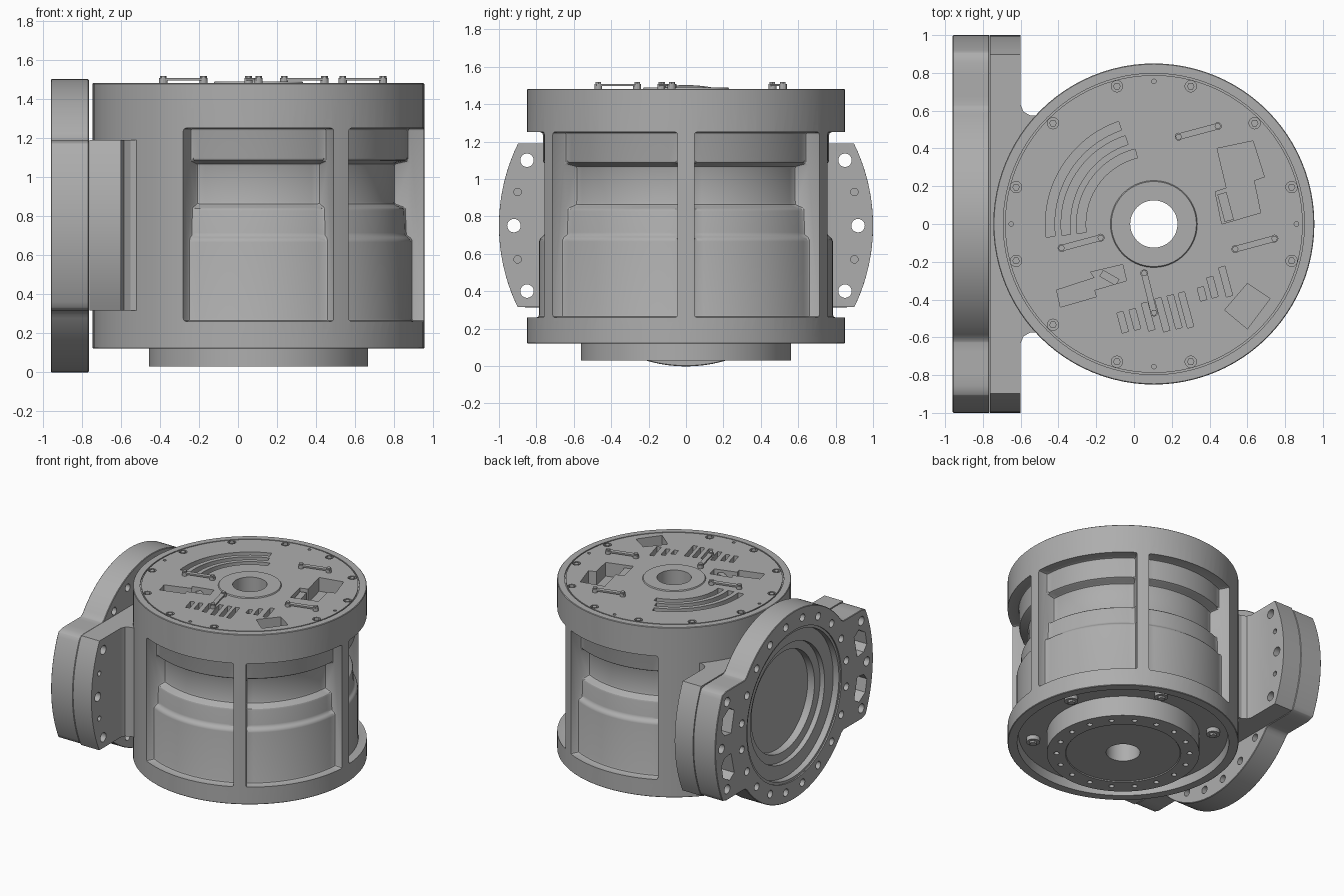
import bpy, bmesh, math
from mathutils import Matrix, Vector

if "Cube" in bpy.data.objects:
    bpy.data.objects.remove(bpy.data.objects["Cube"])

GREY = bpy.data.materials.new("machined_grey")
GREY.use_nodes = True
GREY.diffuse_color = (0.42, 0.42, 0.42, 1)
GREY.node_tree.nodes["Principled BSDF"].inputs["Base Color"].default_value = (0.42, 0.42, 0.42, 1)

AXIS = Matrix.Translation((0.105, 0, 0))        # vertical body axis
SIDE = Matrix(((0, 0, 1, 0), (1, 0, 0, 0), (0, 1, 0, 0.75), (0, 0, 0, 1)))  # flange axis along x
IDENT = Matrix()
TOP = 1.482


def prism(bm, pts, z0, z1, m=IDENT):
    part = bmesh.new()
    low = [part.verts.new((x, y, z0)) for x, y in pts]
    high = [part.verts.new((x, y, z1)) for x, y in pts]
    part.faces.new(low)
    part.faces.new(high)
    for i in range(len(pts)):
        j = (i + 1) % len(pts)
        part.faces.new((low[i], low[j], high[j], high[i]))
    merge(bm, part, m)


def lathe(bm, profile, m=IDENT, start=0, sweep=360, steps=96):
    part = bmesh.new()
    full = sweep == 360
    rings = []
    for k in range(steps if full else steps + 1):
        a = math.radians(start + sweep * k / steps)
        rings.append([part.verts.new((r * math.cos(a), r * math.sin(a), z)) for r, z in profile])
    n = len(profile)
    for k in range(steps):
        a, b = rings[k], rings[(k + 1) % len(rings)]
        for i in range(n):
            part.faces.new((a[i], a[(i + 1) % n], b[(i + 1) % n], b[i]))
    if not full:
        part.faces.new(rings[0])
        part.faces.new(rings[-1])
    merge(bm, part, m)


def merge(bm, part, m):
    part.transform(m)
    bmesh.ops.recalc_face_normals(part, faces=part.faces)
    me = bpy.data.meshes.new("part")
    part.to_mesh(me)
    part.free()
    bm.from_mesh(me)
    bpy.data.meshes.remove(me)


def circle(x, y, r, n=20):
    return [(x + r * math.cos(2 * math.pi * i / n), y + r * math.sin(2 * math.pi * i / n)) for i in range(n)]


def ring(count, radius, offset=0):
    for k in range(count):
        a = math.radians(offset + 360 * k / count)
        yield radius * math.cos(a), radius * math.sin(a)


def bar(x, y, length, width, angle):
    c, s = math.cos(math.radians(angle)), math.sin(math.radians(angle))
    corners = [(-1, -1), (1, -1), (1, 1), (-1, 1)]
    return [(x + u * length / 2 * c - v * width / 2 * s, y + u * length / 2 * s + v * width / 2 * c)
            for u, v in corners]


def make(name, bm):
    me = bpy.data.meshes.new(name)
    bm.to_mesh(me)
    bm.free()
    ob = bpy.data.objects.new(name, me)
    bpy.context.collection.objects.link(ob)
    me.materials.append(GREY)
    return ob


def apply(ob, mod):
    bpy.context.view_layer.objects.active = ob
    bpy.ops.object.modifier_apply(modifier=mod.name)


def combine(ob, bm, op="DIFFERENCE", bevel=0):
    tool = make("cutter", bm)
    tool.hide_render = True
    if bevel:
        b = tool.modifiers.new("bevel", "BEVEL")
        b.width, b.segments = bevel, 2
        apply(tool, b)
    mod = ob.modifiers.new("bool", "BOOLEAN")
    mod.operation, mod.solver, mod.object = op, "EXACT", tool
    apply(ob, mod)
    bpy.data.objects.remove(tool)


# Main drum with recessed underside, output disc, lid groove and centre boss
bm = bmesh.new()
lathe(bm, [(.125, .035), (.42, .035), (.425, .028), (.562, .028), (.562, .19), (.77, .19), (.78, .12),
           (.846, .12), (.85, .124), (.85, TOP - .004), (.846, TOP), (.797, TOP), (.797, TOP - .01),
           (.788, TOP - .01), (.788, TOP), (.23, TOP), (.225, TOP + .008), (.125, TOP + .008)], AXIS)
body = make("motor_body", bm)

# Four side windows showing the stepped core
for direction in (-90, -30, 30, 90):
    bm = bmesh.new()
    lathe(bm, [(.95, .26), (.785, .26), (.785, .68), (.755, .70), (.75, .84), (.695, .86),
               (.695, 1.07), (.765, 1.085), (.765, 1.25), (.95, 1.25)],
          AXIS, direction - 27, 54, 14)
    combine(body, bm, bevel=.014)

# Neck with mounting ears, trimmed to a round outline
half = [(-.762, 1.05), (-.60, 1.05), (-.60, .63), (-.585, .595), (-.55, .575), (-.40, .57)]
bm = bmesh.new()
prism(bm, half + [(x, -y) for x, y in reversed(half)], .315, 1.19)
neck = make("neck", bm)
bm = bmesh.new()
prism(bm, circle(0, 0, 1, 96), -1, 0, SIDE)
combine(neck, bm, "INTERSECT")
bm = bmesh.new()
bm.from_mesh(neck.data)
bpy.data.objects.remove(neck)
combine(body, bm, "UNION")

# Round flange with ears
outline = []
for k in range(180):
    a = math.radians(2 * k + 1)
    r = min(1, max(.752, .437 / abs(math.sin(a))))
    outline.append((r * math.cos(a), r * math.sin(a)))
bm = bmesh.new()
prism(bm, outline, -.96, -.765, SIDE)
flange = make("side_flange", bm)
bev = flange.modifiers.new("bevel", "BEVEL")
bev.width, bev.segments = .004, 1
apply(flange, bev)

# Stepped blind bore in the flange, widest step first
for radius, depth in ((.60, -.95), (.58, -.90), (.47, -.86), (.40, -.80)):
    bm = bmesh.new()
    prism(bm, circle(0, 0, radius, 80), -1.1, depth, SIDE)
    combine(flange, bm)

# Ear bolt holes through flange and neck, with blind pin holes behind
for ob in (flange, body):
    bm = bmesh.new()
    for s in (-1, 1):
        for y, z in ((.85, .35), (.92, 0), (.85, -.35)):
            prism(bm, circle(s * y, z, .036), -1.1, -.5, SIDE)
        if ob == body:
            for z in (-.18, .18):
                prism(bm, circle(s * .9, z, .02), -.65, -.5, SIDE)
    combine(ob, bm)

# Flange bolt circle and ear pockets
bm = bmesh.new()
for y, z in ring(20, .67, 9):
    prism(bm, circle(y, z, .03, 16), -1.1, -.7, SIDE)
for s in (-1, 1):
    for t in (-1, 1):
        pocket = [(.80, .08), (.88, .09), (.92, .14), (.90, .24), (.82, .29), (.76, .25)]
        prism(bm, [(s * y, t * z) for y, z in pocket], -1.1, -.80, SIDE)
combine(flange, bm)

# Lid: screw sockets, pin holes and cable slots
bm = bmesh.new()
screws = [p for p in ring(12, .755, 15) if not (p[0] > .4 and -.6 < p[1] < -.4)]
for x, y in screws:
    prism(bm, circle(x, y, .03), TOP - .02, 1.6, AXIS)
for x, y in ring(4, .755):
    prism(bm, circle(x, y, .012, 12), TOP - .04, 1.6, AXIS)
for x, y, length in ((-.06, -.52, .11), (.005, -.505, .11), (.075, -.49, .15), (.15, -.48, .18),
                     (.215, -.465, .18), (.275, -.455, .19), (.36, -.37, .07),
                     (.415, -.335, .11), (.485, -.305, .16)):
    prism(bm, bar(x, y, length, .034, 105), TOP - .05, 1.6)
combine(body, bm)

# Lid: curved slots and connector pockets
bm = bmesh.new()
for r, end in ((.55, 109), (.467, 108), (.385, 104)):
    lathe(bm, [(r - .024, TOP - .04), (r + .024, TOP - .04), (r + .024, 1.6), (r - .024, 1.6)],
          AXIS, end, 187 - end, 20)
for pts in ([(.44, .40), (.63, .44), (.69, .25), (.635, .23), (.67, .06), (.465, 0), (.43, .17),
             (.49, .19)],
            [(-.41, -.35), (-.21, -.285), (-.23, -.255), (-.06, -.215), (-.04, -.30), (-.21, -.35),
             (-.20, -.385), (-.39, -.44)],
            [(.60, -.315), (.72, -.395), (.60, -.555), (.48, -.455)]):
    prism(bm, pts, TOP - .11, 1.6)
combine(body, bm)

# Output disc bolt holes underneath
bm = bmesh.new()
for x, y in ring(18, .49):
    prism(bm, circle(x, y, .02, 14), -.1, .07, AXIS)
combine(body, bm)

# Lid screws and underside screws
bm = bmesh.new()
for x, y in screws:
    prism(bm, circle(x, y, .02, 6), TOP - .025, TOP, AXIS)
make("lid_screws", bm)
bm = bmesh.new()
for x, y in ring(6, .665, 15):
    prism(bm, circle(x, y, .05), .155, .2, AXIS)
    prism(bm, circle(x, y, .028, 6), .14, .2, AXIS)
make("underside_screws", bm)

# Connector blocks inside the lid pockets
bm = bmesh.new()
prism(bm, bar(.485, .09, .15, .05, 105), TOP - .12, TOP - .02)
prism(bm, bar(-.13, -.285, .04, .10, 60), TOP - .12, TOP - .02)
make("connectors", bm)

# Cable clamps: a strip held by two screws
for i, (x, y, angle) in enumerate(((-.28, -.10, 15), (.08, -.365, 104), (.34, .49, 15), (.64, -.105, 15))):
    bm = bmesh.new()
    prism(bm, bar(x, y, .24, .034, angle), 1.496, 1.508)
    d = Vector((math.cos(math.radians(angle)), math.sin(math.radians(angle)))) * .107
    for s in (-1, 1):
        prism(bm, circle(x + s * d.x, y + s * d.y, .021, 12), TOP - .01, 1.508)
        prism(bm, circle(x + s * d.x, y + s * d.y, .017, 6), 1.50, 1.518)
    make("cable_clamp_%d" % (i + 1), bm)

# Smooth round surfaces, keep edges sharp
bpy.ops.object.select_all(action="DESELECT")
for ob in (body, flange):
    ob.select_set(True)
bpy.context.view_layer.objects.active = body
bpy.ops.object.shade_smooth_by_angle(angle=math.radians(25))
